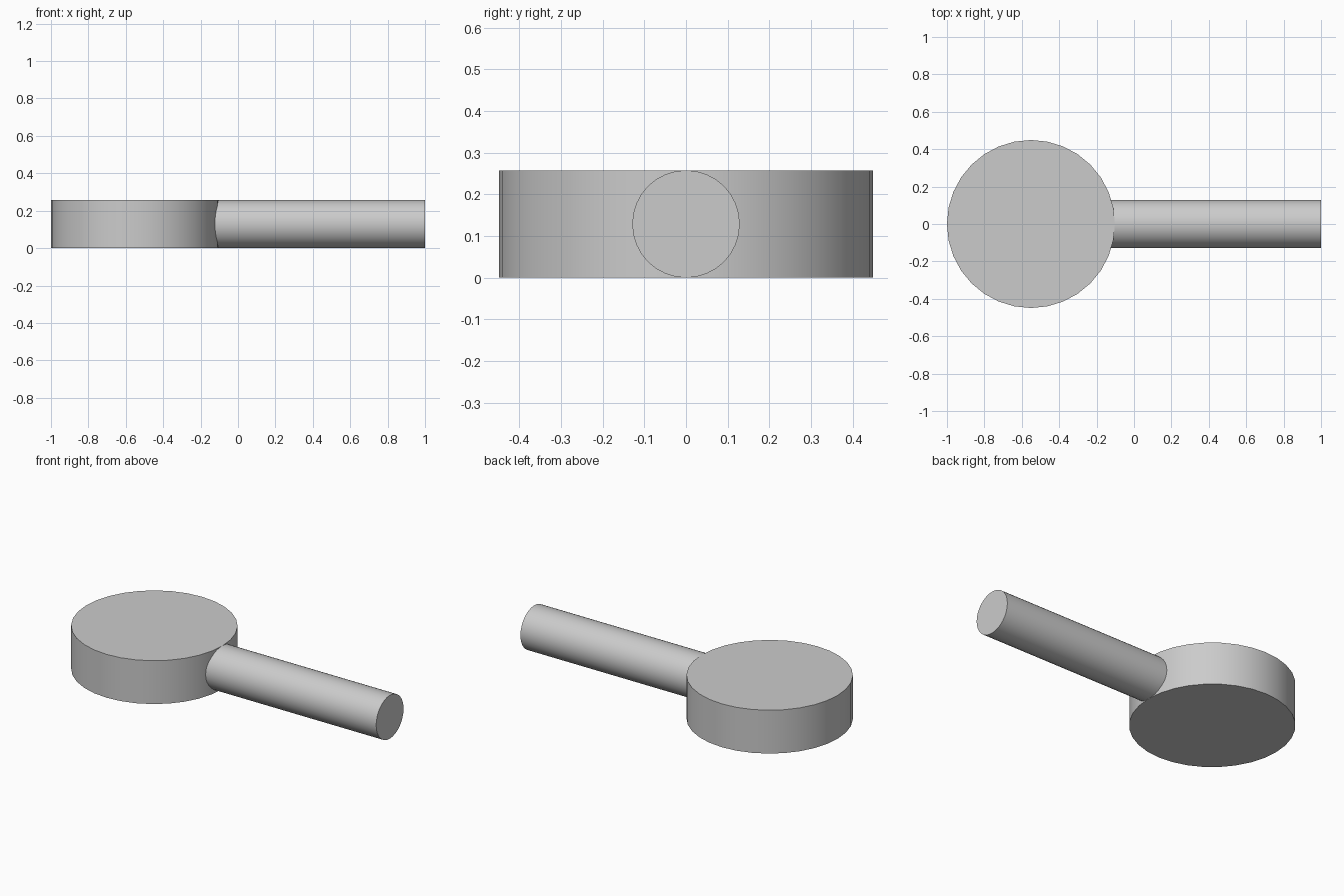
import bpy
import math

cube = bpy.data.objects.get("Cube")
if cube:
    bpy.data.objects.remove(cube, do_unlink=True)

HEIGHT = 0.258
HEAD_R = 0.449
HANDLE_R = HEIGHT / 2
HEAD_X = HEAD_R - 1

# Single plain grey
grey = bpy.data.materials.new("plain_grey")
grey.use_nodes = True
colour = (0.6, 0.6, 0.6, 1)
grey.diffuse_color = colour
grey.node_tree.nodes["Principled BSDF"].inputs["Base Color"].default_value = colour


def cylinder(name, radius, depth, location, rotation=(0, 0, 0)):
    bpy.ops.mesh.primitive_cylinder_add(
        vertices=32, radius=radius, depth=depth, location=location, rotation=rotation)
    obj = bpy.context.object
    obj.name = name
    obj.data.materials.append(grey)
    bpy.ops.object.shade_smooth_by_angle(angle=math.radians(30))
    return obj


# Flat round head
cylinder("round_head", HEAD_R, HEIGHT, (HEAD_X, 0, HEIGHT / 2))

# Round handle, its inner end buried in the head
inner_end = HEAD_X + HEAD_R * 0.8
cylinder("handle", HANDLE_R, 1 - inner_end,
         ((1 + inner_end) / 2, 0, HEIGHT / 2), (0, math.pi / 2, 0))
